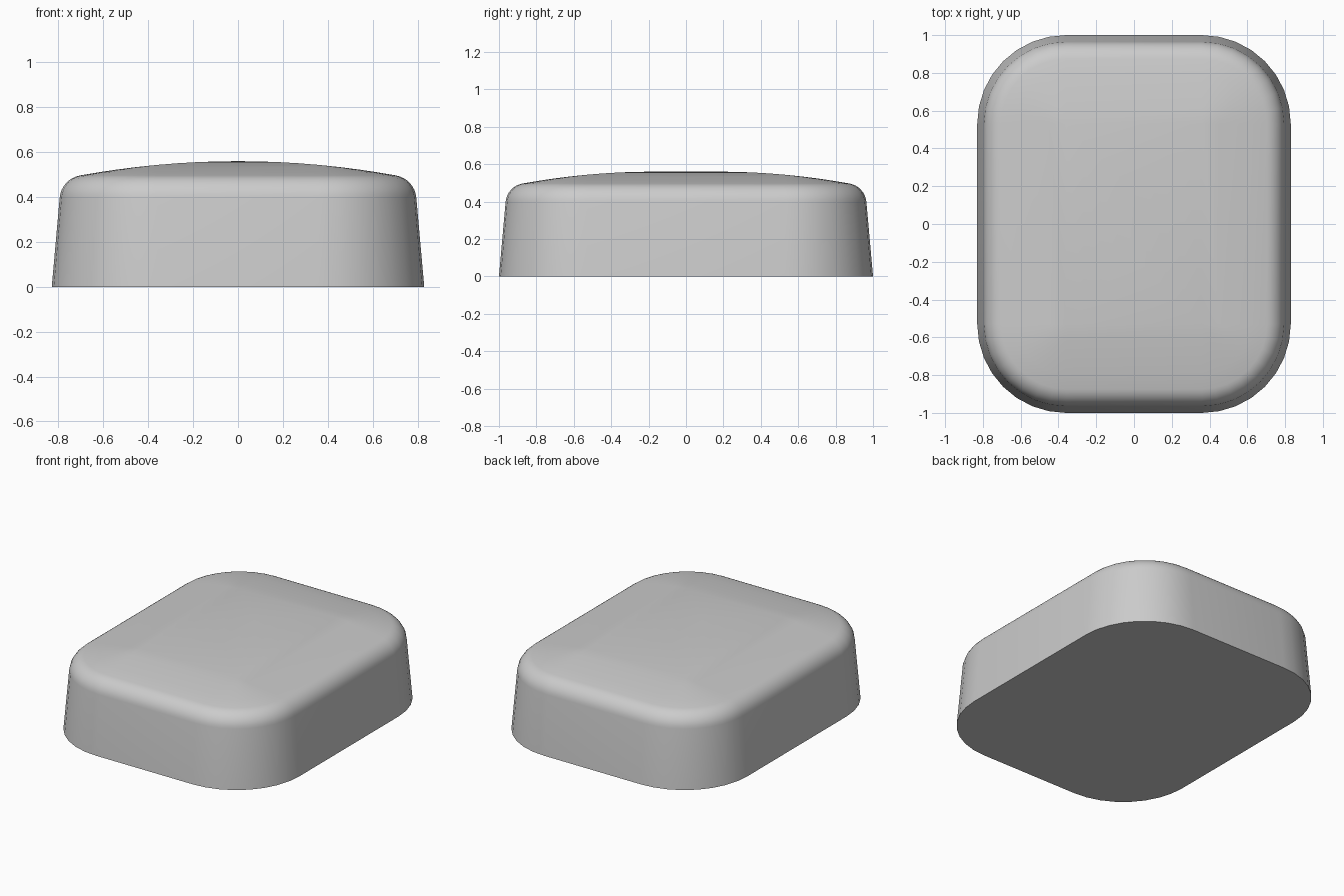
import bpy, bmesh
from math import sin, cos, radians, pi

if "Cube" in bpy.data.objects:
    bpy.data.objects.remove(bpy.data.objects["Cube"])

HX, HY, R = 0.83, 1.0, 0.47      # base half sizes and corner radius
SEG = 8                          # segments per corner


def rounded_ring(bm, inset, z):
    """Rounded rectangle, offset inwards from the base outline."""
    r = max(R - inset, 0.0)
    cx, cy = HX - inset - r, HY - inset - r
    verts = []
    for q, (sx, sy) in enumerate(((1, 1), (-1, 1), (-1, -1), (1, -1))):
        for i in range(SEG + 1):
            a = (q + i / SEG) * pi / 2
            verts.append(bm.verts.new((sx * cx + r * cos(a), sy * cy + r * sin(a), z)))
    return verts


# side profile as (inset, height): tapered wall, rounded shoulder, domed top
profile = [(0, 0)]
for i in range(9):
    a = radians(5 + 75 * i / 8)
    profile.append((HX - 0.685 - 0.11 * cos(a), 0.388 + 0.11 * sin(a)))
edge_x, edge_z = HX - profile[-1][0], profile[-1][1]
for x in (0.62, 0.54, 0.45, HX - R, 0.27, 0.18, 0.09, 0.0):
    profile.append((HX - x, edge_z + (0.56 - edge_z) * (1 - (x / edge_x) ** 2)))

# loft the rings
bm = bmesh.new()
rings = [rounded_ring(bm, d, z) for d, z in profile]
bm.faces.new(rings[0][::-1])
for low, high in zip(rings, rings[1:]):
    n = len(low)
    for i in range(n):
        j = (i + 1) % n
        bm.faces.new((low[i], low[j], high[j], high[i]))
bmesh.ops.remove_doubles(bm, verts=bm.verts, dist=1e-4)
bmesh.ops.recalc_face_normals(bm, faces=bm.faces)

mesh = bpy.data.meshes.new("pillow_block")
bm.to_mesh(mesh)
bm.free()
block = bpy.data.objects.new("pillow_block", mesh)
bpy.context.collection.objects.link(block)
bpy.context.view_layer.objects.active = block
block.select_set(True)
bpy.ops.object.shade_smooth_by_angle(angle=radians(35))
